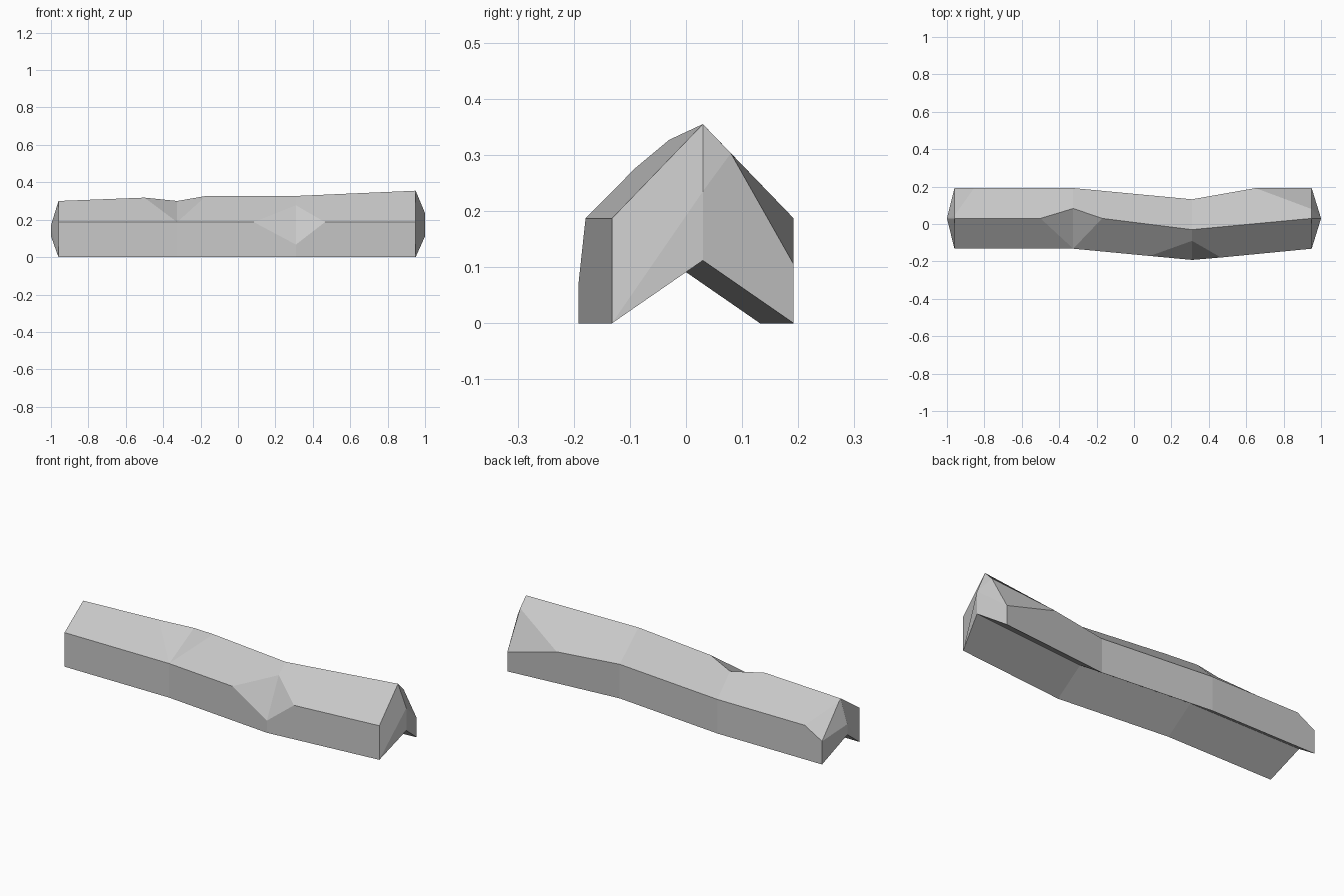
import bpy
import bmesh

old = bpy.data.objects.get("Cube")
if old:
    bpy.data.objects.remove(old, do_unlink=True)

# Stone colour
stone = bpy.data.materials.new("grey_stone")
stone.use_nodes = True
colour = (0.58, 0.58, 0.58, 1)
stone.diffuse_color = colour
stone.node_tree.nodes["Principled BSDF"].inputs["Base Color"].default_value = colour

# Repeated chevron section: front foot, front eave, ridge, back eave, back foot, inner crease
EAVE, CREASE, HALF = 0.187, 0.112, 0.162
stations = [(-0.96, 0.03, 0.30), (-0.325, 0.03, 0.325),
            (0.31, -0.03, 0.327), (0.95, 0.03, 0.355)]
crease_x = [-1, -0.325, 0.31, 1]
points = {}
for i, (x, y, top) in enumerate(stations):
    points[f"foot{i}"] = (x, y - HALF, 0)
    points[f"eave{i}"] = (x, y - HALF, EAVE)
    points[f"ridge{i}"] = (x, y, top)
    points[f"back_eave{i}"] = (x, y + HALF, EAVE)
    points[f"back_foot{i}"] = (x, y + HALF, 0)
    points[f"crease{i}"] = (crease_x[i], y, CREASE)

# Chipped corners and pointed ends
points.update(
    tip0=(-1, 0.03, 0.17), tip3=(1, 0.03, 0.235),
    notch_a=(-0.5, 0.03, 0.318), notch_b=(-0.17, 0.03, 0.327),
    notch=(-0.325, 0.083, 0.30),
    chip_a=(0.085, -0.171, EAVE), chip_b=(0.465, -0.179, EAVE),
    chip_top=(0.31, -0.09, 0.277), chip_low=(0.31, -0.192, 0.067),
    cut_top0=(-0.96, 0.045, 0.289), cut_low0=(-0.96, 0.192, 0.127),
    cut_eave0=(-0.855, 0.192, EAVE),
    cut_top3=(0.95, 0.08, 0.303), cut_low3=(0.95, 0.192, 0.105),
    cut_eave3=(0.65, 0.192, EAVE),
)

faces = [
    # front wall
    "foot0 foot1 eave1 eave0",
    "foot1 foot2 chip_low chip_a eave1",
    "foot2 foot3 eave3 chip_b chip_low",
    # front slope
    "eave0 eave1 notch_a ridge0",
    "eave1 chip_a chip_top ridge2 notch_b",
    "chip_b eave3 ridge3 ridge2 chip_top",
    # notch in the ridge and chip in the eave
    "eave1 notch notch_a", "eave1 notch_b notch",
    "chip_a chip_low chip_top", "chip_low chip_b chip_top",
    # back slope
    "ridge0 notch_a notch back_eave1 cut_eave0 cut_top0",
    "notch notch_b ridge2 back_eave2 back_eave1",
    "ridge2 ridge3 cut_top3 cut_eave3 back_eave2",
    # back corner cuts
    "cut_top0 cut_eave0 cut_low0", "cut_top3 cut_low3 cut_eave3",
    # back wall
    "back_foot0 cut_low0 cut_eave0 back_eave1 back_foot1",
    "back_foot1 back_eave1 back_eave2 back_foot2",
    "back_foot2 back_eave2 cut_eave3 cut_low3 back_foot3",
]
# underside
for i in range(3):
    for foot in ("foot", "back_foot"):
        faces.append(f"{foot}{i} crease{i} crease{i + 1} {foot}{i + 1}")
# pointed ends
for i in (0, 3):
    faces += [f"foot{i} crease{i} tip{i}",
              f"foot{i} tip{i} ridge{i} eave{i}",
              f"ridge{i} tip{i} cut_top{i}",
              f"cut_top{i} tip{i} cut_low{i}",
              f"tip{i} crease{i} back_foot{i} cut_low{i}"]

bm = bmesh.new()
verts = {}
for words in faces:
    ring = []
    for name in words.split():
        if name not in verts:
            verts[name] = bm.verts.new(points[name])
        ring.append(verts[name])
    bm.faces.new(ring)
bmesh.ops.recalc_face_normals(bm, faces=bm.faces[:])

mesh = bpy.data.meshes.new("stone_ridge_cap")
bm.to_mesh(mesh)
bm.free()
mesh.materials.append(stone)
cap = bpy.data.objects.new("stone_ridge_cap", mesh)
bpy.context.collection.objects.link(cap)
